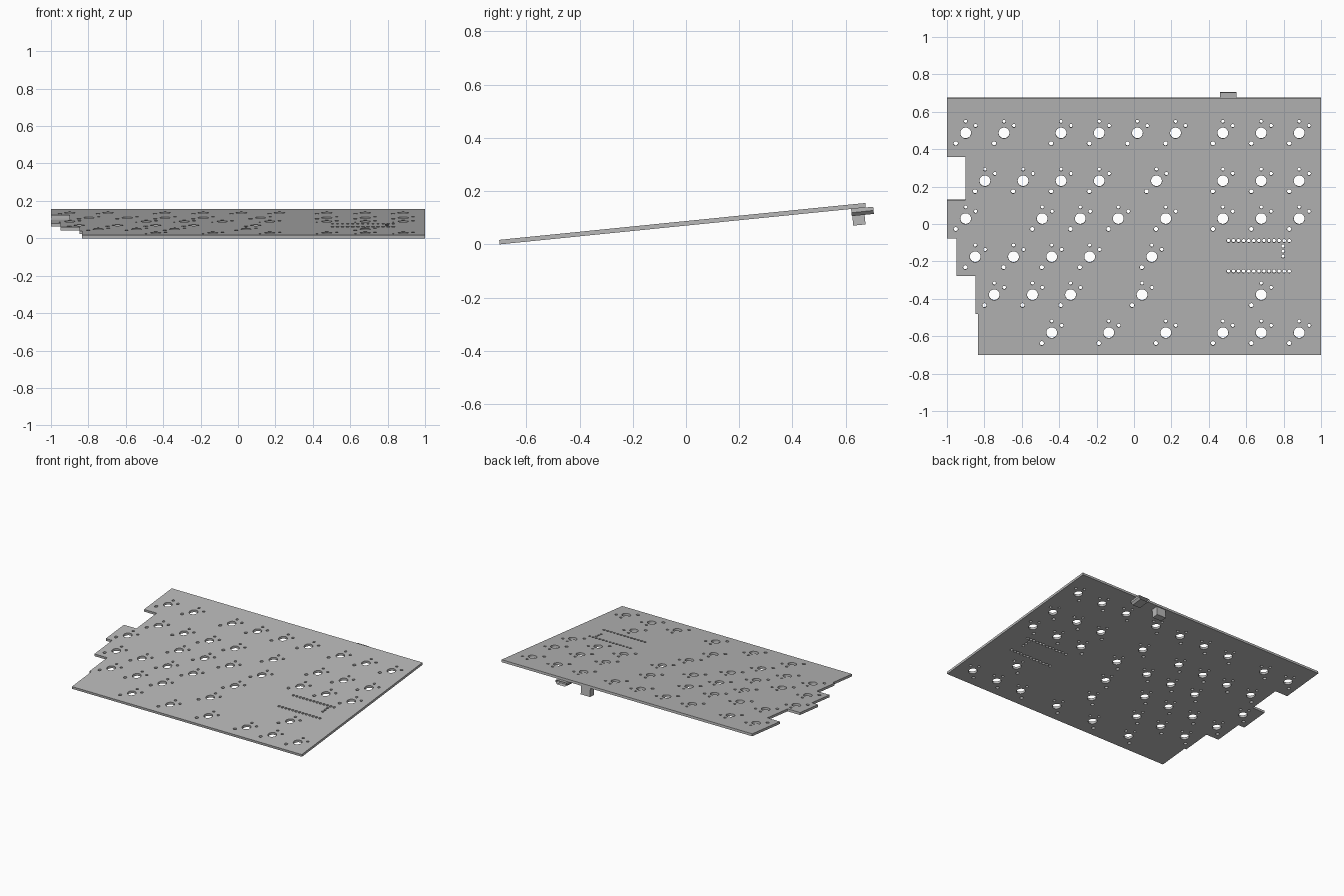
import bpy
import bmesh
from math import sin, cos, pi, radians
from mathutils import Vector

if "Cube" in bpy.data.objects:
    bpy.data.objects.remove(bpy.data.objects["Cube"])

TILT = radians(5.75)
THICK = 0.017
FRONT = -0.70

grey = bpy.data.materials.new("plain_grey")
grey.use_nodes = True
grey.diffuse_color = (0.48, 0.48, 0.48, 1)
grey.node_tree.nodes["Principled BSDF"].inputs["Base Color"].default_value = (0.48, 0.48, 0.48, 1)


def on_board(y):
    """Distance along the tilted board for a ground position y."""
    return (y - FRONT) / cos(TILT)


def place(obj):
    """Tilt a part about the front bottom edge of the board."""
    obj.location = (0, FRONT, 0)
    obj.rotation_euler = (TILT, 0, 0)


def loop(curve, points):
    spline = curve.splines.new("POLY")
    spline.points.add(len(points) - 1)
    for p, (x, y) in zip(spline.points, points):
        p.co = (x, on_board(y), 0, 1)
    spline.use_cyclic_u = True


def hole(curve, x, y, r, sides=16):
    loop(curve, [(x + r * cos(2 * pi * i / sides), y + r * sin(2 * pi * i / sides))
                 for i in range(sides)])


# Board: stepped outline with holes, filled and extruded
curve = bpy.data.curves.new("circuit_board", "CURVE")
curve.dimensions = "2D"
curve.fill_mode = "BOTH"
curve.extrude = THICK / 2

loop(curve, [(-1, 0.675), (-1, 0.36), (-0.9, 0.36), (-0.9, 0.13), (-1, 0.13),
             (-1, -0.075), (-0.95, -0.075), (-0.95, -0.277), (-0.848, -0.277),
             (-0.848, -0.48), (-0.833, -0.48), (-0.833, FRONT), (1, FRONT), (1, 0.675)])

# Switch holes: one large and three small ones per key
pad = [0.475, 0.68, 0.883]
rows = {
    0.488: [-0.9, -0.695, -0.39, -0.186, 0.018, 0.222] + pad,
    0.232: [-0.797, -0.593, -0.39, -0.186, 0.12] + pad,
    0.03: [-0.9, -0.491, -0.287, -0.084, 0.17] + pad,
    -0.174: [-0.849, -0.644, -0.44, -0.237, 0.095],
    -0.377: [-0.747, -0.543, -0.339, 0.043, 0.68],
    -0.58: [-0.44, -0.135, 0.17] + pad,
}
for y, xs in rows.items():
    for x in xs:
        hole(curve, x, y, 0.029, 32)
        hole(curve, x - 0.053, y - 0.056, 0.0115)
        hole(curve, x, y + 0.062, 0.009)
        hole(curve, x + 0.053, y + 0.039, 0.0095)

# Controller pin holes: two rows and a short column
for i in range(13):
    for y in (-0.088, -0.251):
        hole(curve, 0.505 + 0.0271 * i, y, 0.0095, 12)
for i in range(3):
    hole(curve, 0.797, -0.117 - 0.027 * i, 0.009, 12)

board = bpy.data.objects.new("circuit_board", curve)
bpy.context.collection.objects.link(board)
bpy.ops.object.select_all(action="DESELECT")
board.select_set(True)
bpy.context.view_layer.objects.active = board
bpy.ops.object.convert(target="MESH")
board = bpy.context.view_layer.objects.active

bm = bmesh.new()
bm.from_mesh(board.data)
bmesh.ops.remove_doubles(bm, verts=bm.verts, dist=0.0001)
bmesh.ops.translate(bm, verts=bm.verts, vec=(0, 0, THICK / 2))
bmesh.ops.recalc_face_normals(bm, faces=bm.faces)
bm.to_mesh(board.data)
bm.free()
board.data.materials.clear()
board.data.materials.append(grey)
bpy.ops.object.shade_smooth_by_angle(angle=radians(30))
place(board)


def connector(name, profile, y0, y1, port=0):
    """Extrude an x-z profile backwards under the board, with an optional port."""
    bm = bmesh.new()
    face = bm.faces.new([bm.verts.new((x, on_board(y0), z)) for x, z in profile])
    out = bmesh.ops.extrude_face_region(bm, geom=[face])["geom"]
    verts = [g for g in out if isinstance(g, bmesh.types.BMVert)]
    back = next(g for g in out if isinstance(g, bmesh.types.BMFace))
    bmesh.ops.translate(bm, verts=verts, vec=(0, on_board(y1) - on_board(y0), 0))
    bmesh.ops.recalc_face_normals(bm, faces=bm.faces)
    if port:
        bmesh.ops.inset_region(bm, faces=[back], thickness=0.004)
        bmesh.ops.translate(bm, verts=back.verts, vec=Vector((0, -port, 0)))
    mesh = bpy.data.meshes.new(name)
    bm.to_mesh(mesh)
    bm.free()
    mesh.materials.append(grey)
    obj = bpy.data.objects.new(name, mesh)
    bpy.context.collection.objects.link(obj)
    place(obj)


# Cable socket overhanging the rear edge
connector("cable_socket",
          [(0.46, 0), (0.547, 0), (0.547, -0.014), (0.534, -0.027),
           (0.473, -0.027), (0.46, -0.014)], 0.62, 0.703, port=0.03)

# Small block under the rear edge
connector("rear_block",
          [(0.295, 0), (0.368, 0), (0.368, -0.063), (0.295, -0.063)], 0.622, 0.668)
